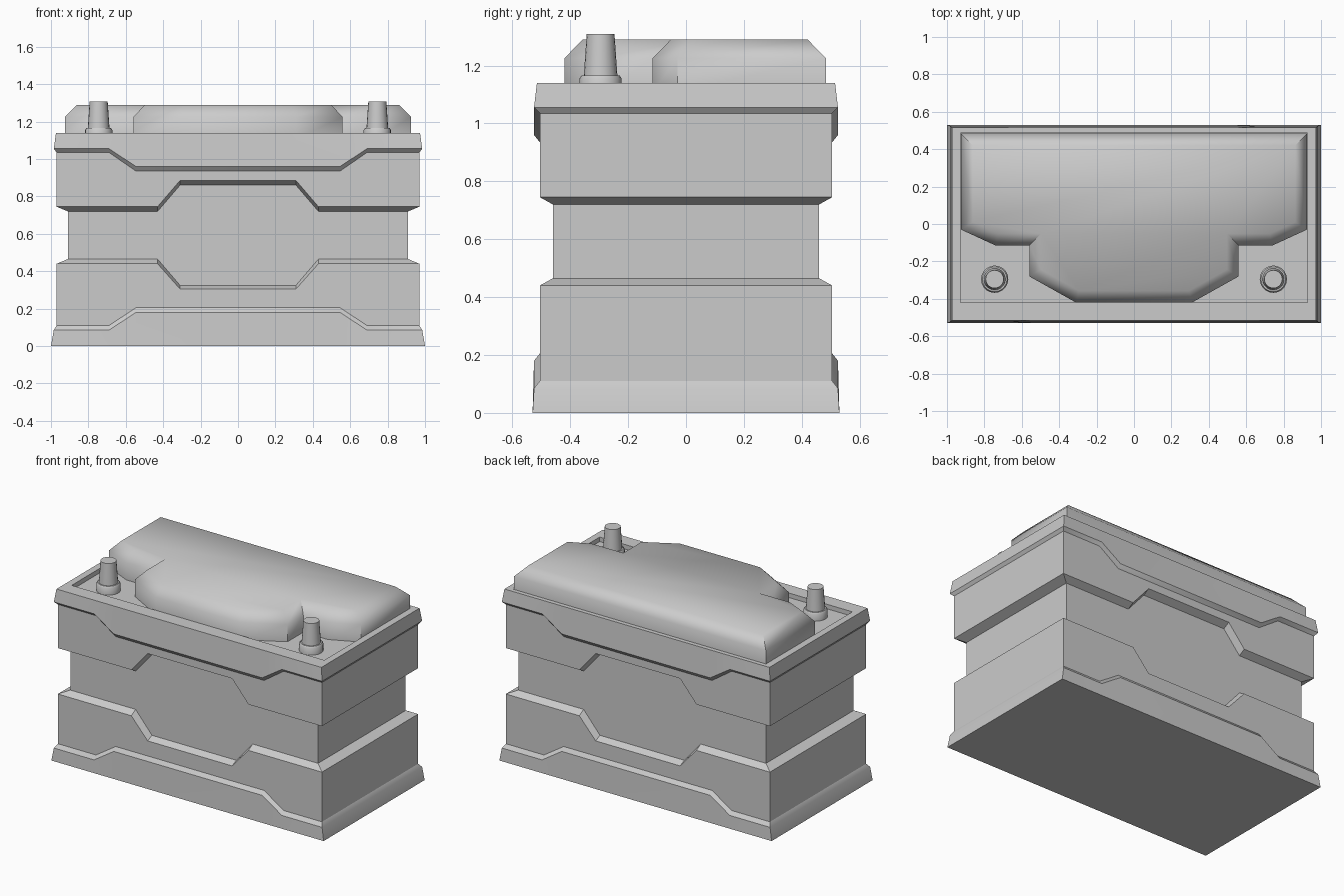
import bpy, bmesh, math

if "Cube" in bpy.data.objects:
    bpy.data.objects.remove(bpy.data.objects["Cube"])

def finish(bm, name, angle):
    bmesh.ops.recalc_face_normals(bm, faces=bm.faces)
    me = bpy.data.meshes.new(name)
    bm.to_mesh(me)
    bm.free()
    ob = bpy.data.objects.new(name, me)
    bpy.context.collection.objects.link(ob)
    bpy.ops.object.select_all(action='DESELECT')
    ob.select_set(True)
    bpy.context.view_layer.objects.active = ob
    bpy.ops.object.shade_smooth_by_angle(angle=math.radians(angle))
    return ob

def ring(bm, hx, y0, y1, a, b, z_end, z_mid):
    # closed loop around the case, stepping from z_end to z_mid on front and back
    row = [(-hx, z_end), (-a, z_end), (-b, z_mid), (b, z_mid), (a, z_end), (hx, z_end)]
    return [bm.verts.new((x, y0, z)) for x, z in row] + \
           [bm.verts.new((x, y1, z)) for x, z in reversed(row)]

# Case with stepped bands, lid rim and sunken top
W, N = (.69, .545), (.43, .31)
levels = [
    (1.0, -.53, .53, *W, 0, 0),
    (.985, -.525, .525, *W, .085, .18),
    (.97, -.505, .505, *W, .11, .205),
    (.97, -.505, .505, *N, .44, .305),
    (.91, -.46, .46, *N, .465, .325),
    (.91, -.46, .46, *N, .72, .86),
    (.97, -.505, .505, *N, .745, .885),
    (.97, -.505, .505, *W, 1.035, .935),
    (.985, -.525, .525, *W, 1.055, .96),
    (.973, -.515, .515, *W, 1.14, 1.14),
    (.928, -.42, .487, *W, 1.14, 1.14),
    (.928, -.42, .487, *W, 1.11, 1.11),
]
bm = bmesh.new()
rings = [ring(bm, *lv) for lv in levels]
for lo, hi in zip(rings, rings[1:]):
    for i in range(12):
        j = (i + 1) % 12
        bm.faces.new((lo[i], lo[j], hi[j], hi[i]))
bm.faces.new(rings[0][::-1])
bm.faces.new(rings[-1])
finish(bm, "battery_case", 25)

# Raised top cover with chamfered edge, cut away around the terminals
half = [(.31, -.42), (.56, -.28), (.56, -.115), (.74, -.115), (.925, -.03), (.925, .483)]
outline = half + [(-x, y) for x, y in reversed(half)]
bm = bmesh.new()
base = [bm.verts.new((x, y, 1.108)) for x, y in outline]
top = [bm.verts.new((x, y, 1.225)) for x, y in outline]
n = len(outline)
for i in range(n):
    j = (i + 1) % n
    bm.faces.new((base[i], base[j], top[j], top[i]))
bm.faces.new(base[::-1])
cap = bm.faces.new(top)
bm.normal_update()
bmesh.ops.inset_individual(bm, faces=[cap], thickness=.063, depth=.065, use_even_offset=True)
finish(bm, "top_cover", 50)

# Terminals: collar plus tapered post, turned from one profile
profile = [(.073, 1.108), (.073, 1.155), (.066, 1.165), (.058, 1.165), (.048, 1.308)]
SEG = 20
for side, label in ((-1, "left"), (1, "right")):
    bm = bmesh.new()
    loops = [[bm.verts.new((side * .745 + r * math.cos(k * math.tau / SEG),
                            -.295 + r * math.sin(k * math.tau / SEG), z))
              for k in range(SEG)] for r, z in profile]
    for lo, hi in zip(loops, loops[1:]):
        for k in range(SEG):
            m = (k + 1) % SEG
            bm.faces.new((lo[k], lo[m], hi[m], hi[k]))
    bm.faces.new(loops[0][::-1])
    bm.faces.new(loops[-1])
    finish(bm, "terminal_" + label, 35)
